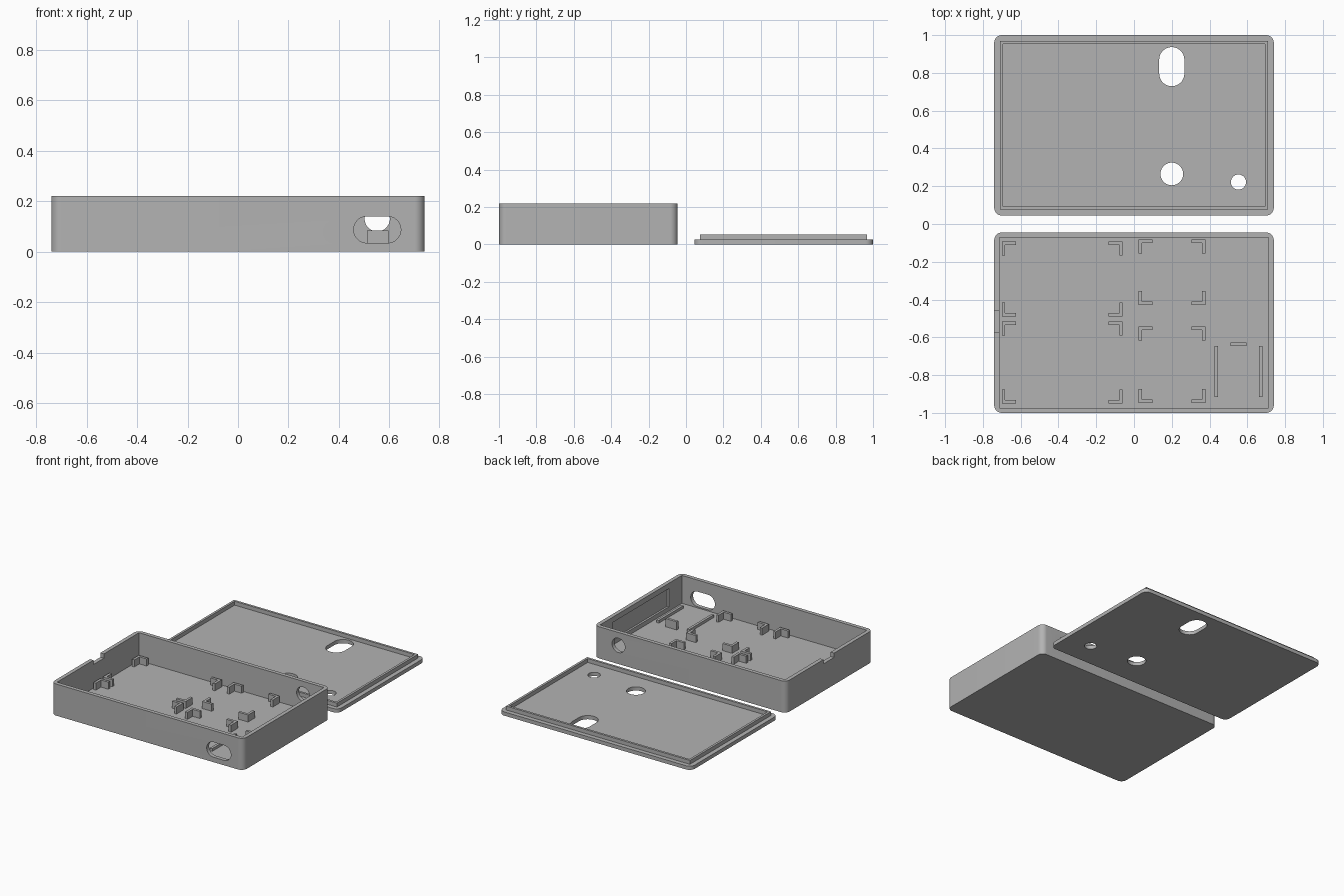
import bpy, bmesh, math
from mathutils import Matrix

old = bpy.data.objects.get("Cube")
if old:
    bpy.data.objects.remove(old, do_unlink=True)

grey = bpy.data.materials.new("plain grey")
grey.use_nodes = True
grey.diffuse_color = (0.45, 0.45, 0.45, 1)
grey.node_tree.nodes["Principled BSDF"].inputs["Base Color"].default_value = (0.45, 0.45, 0.45, 1)


def rounded(w, h, r, n=12):
    """Outline of a w by h rectangle with corners of radius r."""
    pts = []
    for k, (sx, sy) in enumerate(((1, 1), (-1, 1), (-1, -1), (1, -1))):
        for i in range(n + 1):
            a = (k + i / n) * math.pi / 2
            p = (sx * (w / 2 - r) + r * math.cos(a), sy * (h / 2 - r) + r * math.sin(a))
            if not pts or math.dist(p, pts[-1]) > 1e-5:
                pts.append(p)
    if math.dist(pts[0], pts[-1]) < 1e-5:
        pts.pop()
    return pts


def make(name, bm):
    bmesh.ops.recalc_face_normals(bm, faces=bm.faces)
    me = bpy.data.meshes.new(name)
    bm.to_mesh(me)
    bm.free()
    me.materials.append(grey)
    ob = bpy.data.objects.new(name, me)
    bpy.context.collection.objects.link(ob)
    return ob


def prism(name, outline, low, high, x=0, y=0, turn=None):
    bm = bmesh.new()
    face = bm.faces.new([bm.verts.new((px, py, low)) for px, py in outline])
    top = bmesh.ops.extrude_face_region(bm, geom=[face])["geom"]
    moved = [v for v in top if isinstance(v, bmesh.types.BMVert)]
    bmesh.ops.translate(bm, verts=moved, vec=(0, 0, high - low))
    bm.transform(Matrix.Translation((x, y, 0)) @ (turn or Matrix()))
    return make(name, bm)


def box(name, x0, x1, y0, y1, z0, z1):
    outline = [(x0, y0), (x1, y0), (x1, y1), (x0, y1)]
    return prism(name, outline, z0, z1)


def cut(target, cutters):
    """Subtract the cutters and throw them away."""
    for c in cutters:
        c.hide_render = True
        m = target.modifiers.new("cut", "BOOLEAN")
        m.operation, m.solver, m.object = "DIFFERENCE", "EXACT", c
    dg = bpy.context.evaluated_depsgraph_get()
    target.data = bpy.data.meshes.new_from_object(target.evaluated_get(dg))
    target.modifiers.clear()
    for c in cutters:
        bpy.data.objects.remove(c, do_unlink=True)


def smooth(ob):
    bpy.ops.object.select_all(action="DESELECT")
    ob.select_set(True)
    bpy.context.view_layer.objects.active = ob
    bpy.ops.object.shade_smooth_by_angle(angle=math.radians(30))


W, D, MID, FLOOR, TOP = 1.48, 0.955, 0.5225, 0.026, 0.22
WALL = 0.027

# Case tray with cavity, cable openings, rim notch and inner wall recess
tray = prism("case_tray", rounded(W, D, 0.04), 0, TOP, 0, -MID)
ix, iy = W / 2 - WALL, D / 2 - WALL
upright = Matrix.Rotation(math.pi / 2, 4, "X")
cut(tray, [
    box("cavity", -ix, ix, -MID - iy, -MID + iy, FLOOR, 0.4),
    prism("front_slot", rounded(0.187, 0.105, 0.0525), -0.05, 0.05, 0.552, -0.985,
          Matrix.Translation((0, 0, 0.087)) @ upright),
    prism("back_hole", rounded(0.1, 0.1, 0.05), -0.05, 0.05, 0.552, -0.058,
          Matrix.Translation((0, 0, 0.13)) @ upright),
    box("rim_notch", -0.8, -0.69, -0.573, -0.457, 0.19, 0.3),
    box("wall_recess", 0.69, 0.727, -0.83, -0.21, 0.056, 0.183),
])
smooth(tray)

# Lid plate with button and display openings
lid = prism("lid_plate", rounded(W, D, 0.04), 0, FLOOR, 0, MID)
cut(lid, [
    prism("lid_slot", rounded(0.133, 0.207, 0.0665), -0.1, 0.1, 0.2, 0.833),
    prism("lid_hole", rounded(0.12, 0.12, 0.06), -0.1, 0.1, 0.2, 0.265),
    prism("small_lid_hole", rounded(0.08, 0.08, 0.04), -0.1, 0.1, 0.553, 0.222),
])
smooth(lid)

# Raised lip around the lid
lx, ly, t = W / 2 - 0.031, D / 2 - 0.031, 0.016
lip = box("lid_lip", -lx, lx, MID - ly, MID + ly, FLOOR - 0.002, 0.053)
cut(lip, [box("lip_gap", t - lx, lx - t, MID - ly + t, MID + ly - t, -0.1, 0.2)])

# L-shaped corner brackets that hold four boards
ARM, T = 0.074, 0.018
boards = [(-0.70, -0.06, -0.489, -0.093), (-0.70, -0.06, -0.95, -0.516),
          (0.024, 0.378, -0.429, -0.082), (0.024, 0.378, -0.947, -0.542)]
for x0, x1, y0, y1 in boards:
    for x, sx in ((x0, 1), (x1, -1)):
        for y, sy in ((y0, 1), (y1, -1)):
            shape = [(0, 0), (ARM, 0), (ARM, T), (T, T), (T, ARM), (0, ARM)]
            outline = [(x + sx * a, y + sy * b) for a, b in shape]
            prism("corner_bracket", outline, FLOOR - 0.002, 0.075)

# Side rails and end stop for the connector board
for x in (0.435, 0.671):
    box("side_rail", x - T / 2, x + T / 2, -0.917, -0.646, FLOOR - 0.002, 0.045)
box("end_stop", 0.511, 0.596, -0.645, -0.627, FLOOR - 0.002, 0.083)
